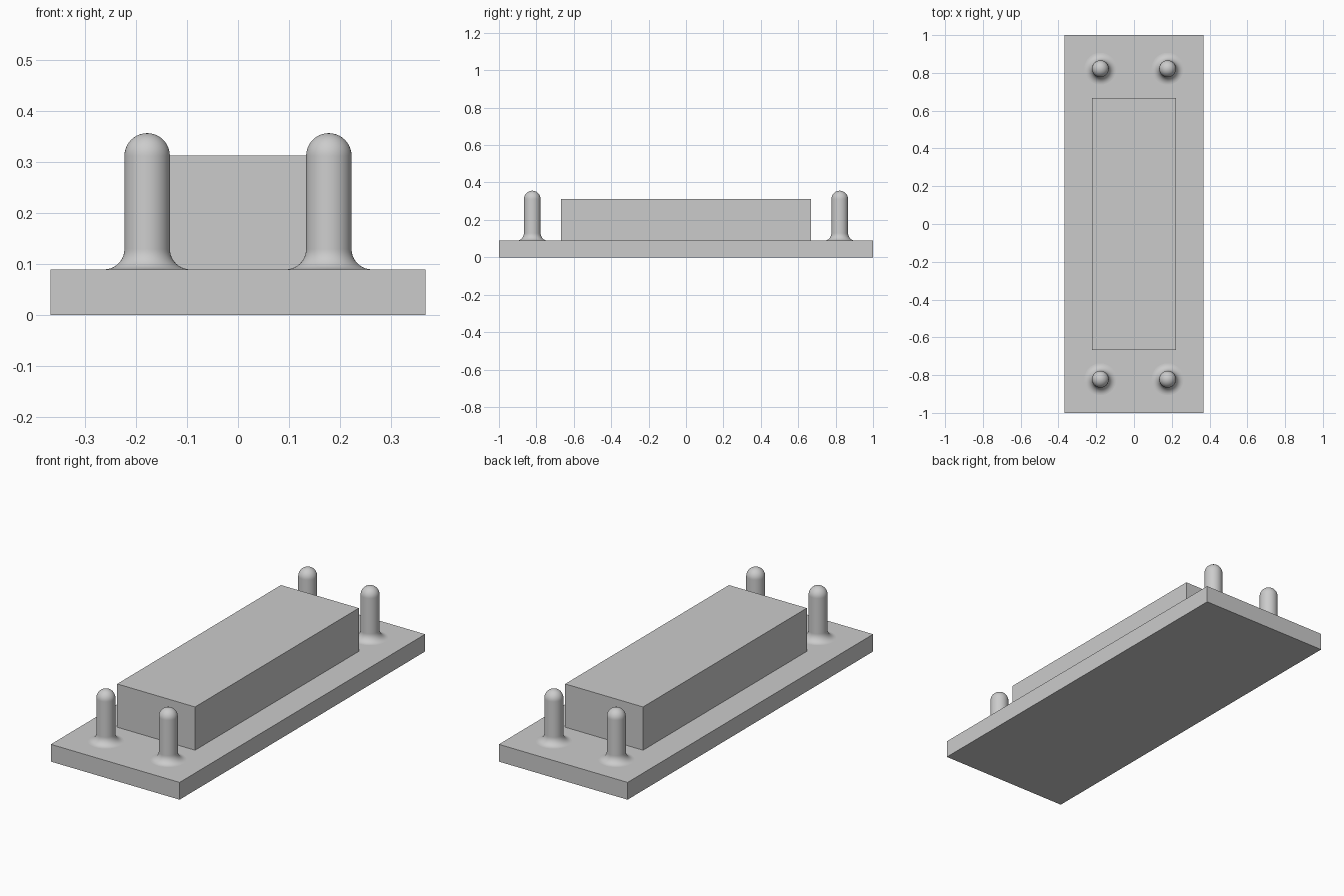
import bpy
import bmesh
from math import pi, sin, cos, radians

cube = bpy.data.objects.get("Cube")
if cube:
    bpy.data.objects.remove(cube, do_unlink=True)

grey = bpy.data.materials.new("plain grey")
grey.use_nodes = True
colour = (0.6, 0.6, 0.6, 1)
grey.diffuse_color = colour
grey.node_tree.nodes["Principled BSDF"].inputs["Base Color"].default_value = colour

BASE_TOP = 0.089
PEG_R, FILLET_R, PEG_TOP = 0.0445, 0.04, 0.356


def add_object(name, bm, location=(0, 0, 0)):
    mesh = bpy.data.meshes.new(name)
    bm.to_mesh(mesh)
    bm.free()
    mesh.materials.append(grey)
    obj = bpy.data.objects.new(name, mesh)
    obj.location = location
    bpy.context.collection.objects.link(obj)
    return obj


def box(name, width, depth, bottom, top):
    bm = bmesh.new()
    bmesh.ops.create_cube(bm, size=1)
    bmesh.ops.scale(bm, vec=(width, depth, top - bottom), verts=bm.verts)
    bmesh.ops.translate(bm, vec=(0, 0, (bottom + top) / 2), verts=bm.verts)
    return add_object(name, bm)


def peg(name, x, y, steps=10):
    # Concave foot fillet, straight shaft and hemispherical tip
    angles = [i / steps * pi / 2 for i in range(steps + 1)]
    foot = [(PEG_R + FILLET_R * (1 - sin(a)), FILLET_R * (1 - cos(a))) for a in angles]
    dome = PEG_TOP - BASE_TOP - PEG_R
    tip = [(PEG_R * cos(a), dome + PEG_R * sin(a)) for a in angles[:-1]]
    tip.append((0, dome + PEG_R))
    bm = bmesh.new()
    verts = [bm.verts.new((r, 0, z)) for r, z in foot + tip]
    edges = [bm.edges.new(pair) for pair in zip(verts, verts[1:])]
    bmesh.ops.spin(bm, geom=verts + edges, axis=(0, 0, 1), cent=(0, 0, 0),
                   angle=2 * pi, steps=48)
    bmesh.ops.remove_doubles(bm, verts=bm.verts, dist=0.0001)
    bmesh.ops.recalc_face_normals(bm, faces=bm.faces)
    # Point the open shell's normals outwards
    if max(bm.faces, key=lambda f: f.calc_center_median().z).normal.z < 0:
        bmesh.ops.reverse_faces(bm, faces=bm.faces)
    obj = add_object(name, bm, (x, y, BASE_TOP))
    bpy.ops.object.select_all(action="DESELECT")
    obj.select_set(True)
    bpy.context.view_layer.objects.active = obj
    bpy.ops.object.shade_smooth_by_angle(angle=radians(40))


# Flat base plate and raised central block
box("base_plate", 0.734, 2, 0, BASE_TOP)
box("centre_block", 0.444, 1.334, BASE_TOP, 0.312)

# One peg near each corner
for end, y in (("front", -0.822), ("back", 0.822)):
    for side, x in (("right", -0.178), ("left", 0.178)):
        peg(f"{end}_{side}_peg", x, y)
